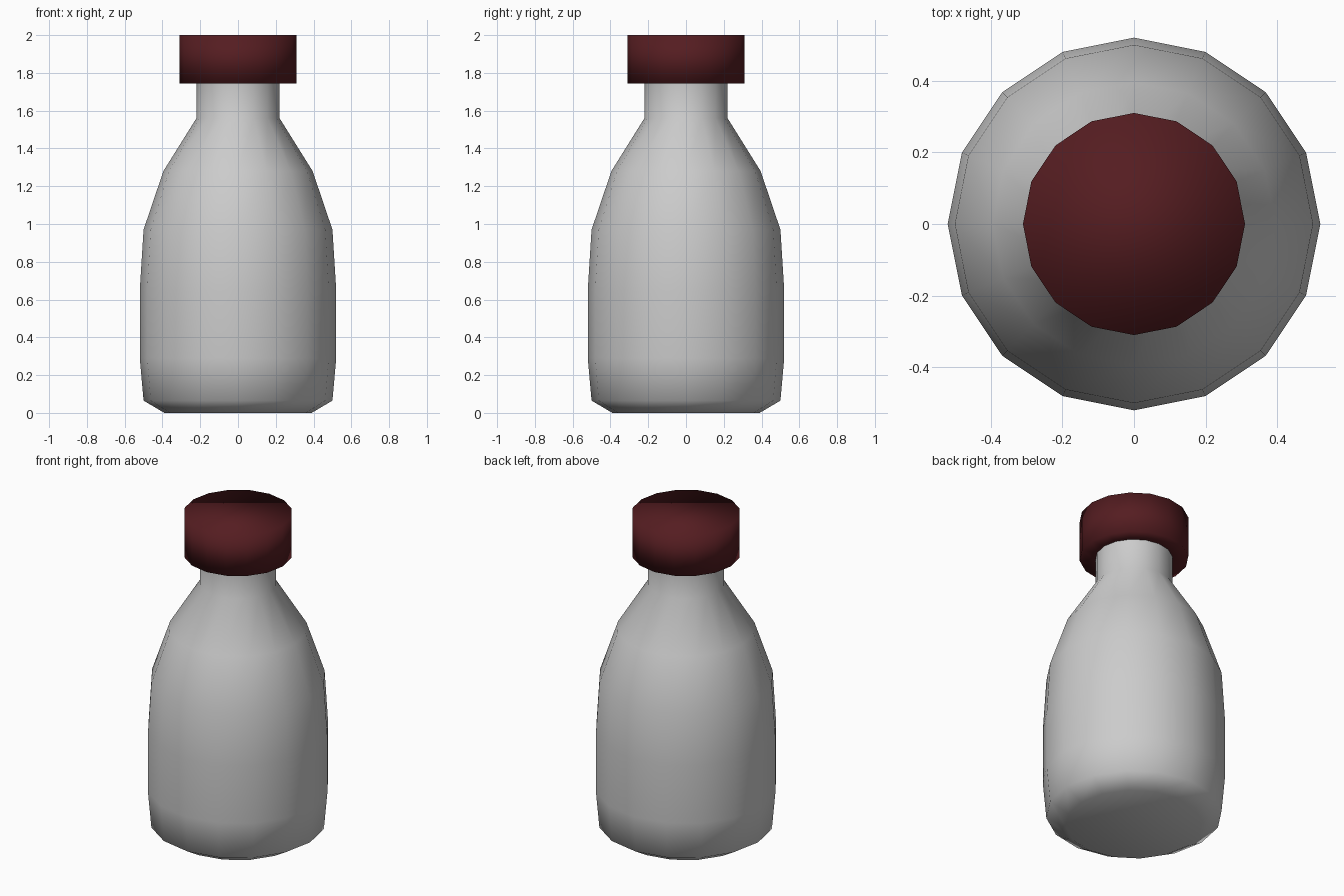
import bpy, bmesh, math

if "Cube" in bpy.data.objects:
    bpy.data.objects.remove(bpy.data.objects["Cube"])

SIDES = 16


def lathe(name, profile, close_bottom=True, close_top=True):
    """Spin (radius, height) points round the z axis into a smooth shaded object."""
    bm = bmesh.new()
    rings = []
    for r, z in profile:
        rings.append([bm.verts.new((r * math.cos(2 * math.pi * i / SIDES),
                                    r * math.sin(2 * math.pi * i / SIDES), z))
                      for i in range(SIDES)])
    for low, high in zip(rings, rings[1:]):
        for i in range(SIDES):
            j = (i + 1) % SIDES
            bm.faces.new((low[i], low[j], high[j], high[i]))
    if close_bottom:
        bm.faces.new(rings[0][::-1])
    if close_top:
        bm.faces.new(rings[-1])
    for f in bm.faces:
        f.smooth = True
    mesh = bpy.data.meshes.new(name)
    bm.to_mesh(mesh)
    bm.free()
    obj = bpy.data.objects.new(name, mesh)
    bpy.context.collection.objects.link(obj)
    return obj


# Bottle body: chamfered foot, bulging sides, sloping shoulder, straight neck
lathe("bottle", [(0.39, 0.0), (0.50, 0.065), (0.52, 0.29), (0.52, 0.65),
                 (0.50, 0.97), (0.395, 1.28), (0.22, 1.56), (0.22, 1.745)],
      close_top=False)

# Screw cap: underside ring meeting the neck, straight wall, flat top
cap = lathe("cap", [(0.22, 1.745), (0.31, 1.745), (0.31, 2.0)], close_bottom=False)
red = bpy.data.materials.new("dark_red")
red.diffuse_color = (0.09, 0.012, 0.015, 1)
red.use_nodes = True
red.node_tree.nodes["Principled BSDF"].inputs["Base Color"].default_value = red.diffuse_color
cap.data.materials.append(red)
